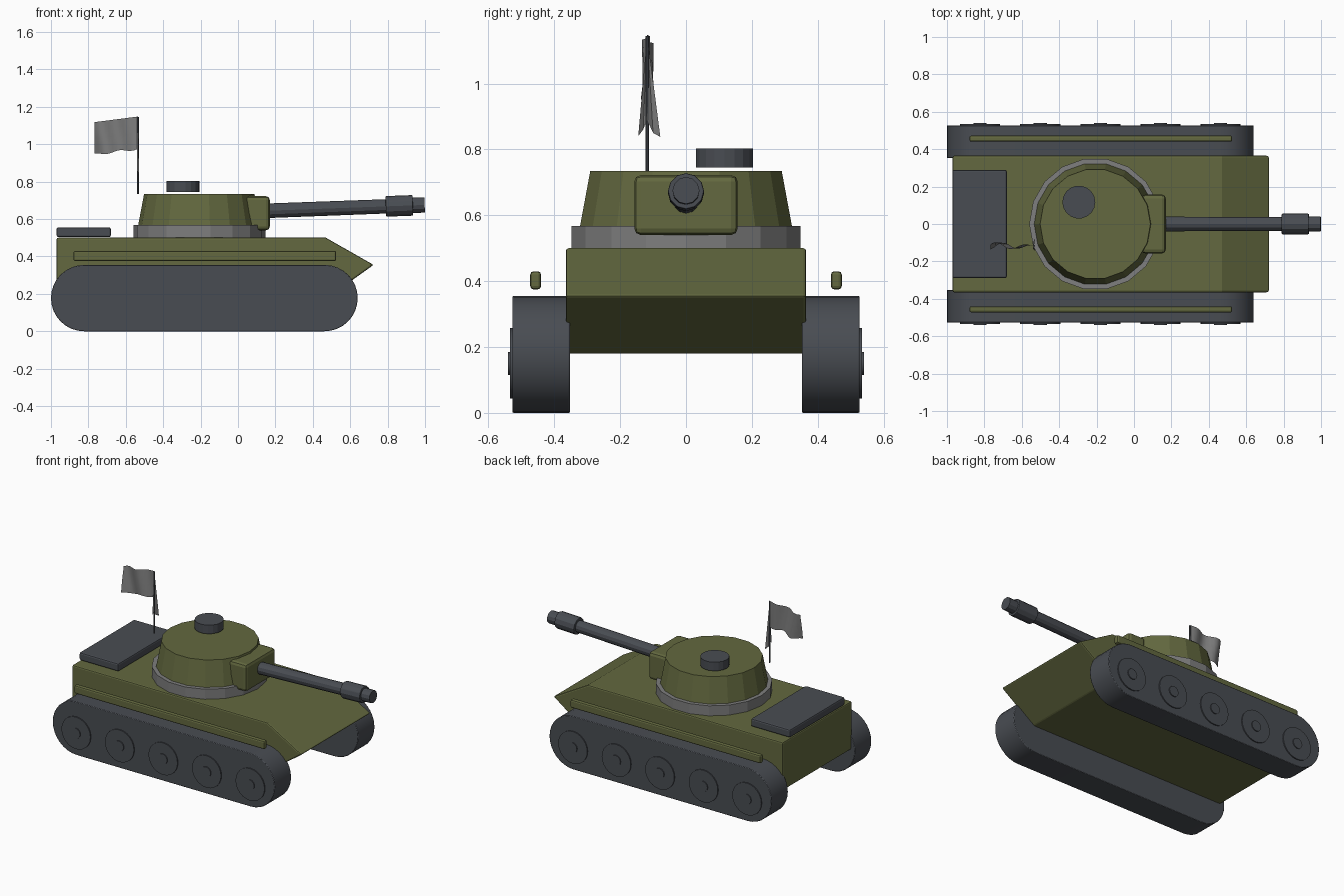
import bpy, bmesh
from math import sin, cos, pi, radians
from mathutils import Matrix, Vector

old = bpy.data.objects.get("Cube")
if old:
    bpy.data.objects.remove(old, do_unlink=True)


def material(name, rgb):
    m = bpy.data.materials.new(name)
    m.use_nodes = True
    m.diffuse_color = (*rgb, 1)
    m.node_tree.nodes["Principled BSDF"].inputs["Base Color"].default_value = (*rgb, 1)
    return m


OLIVE = material("olive paint", (0.125, 0.14, 0.05))
DARK = material("dark steel", (0.066, 0.073, 0.085))
GREY = material("light grey", (0.21, 0.21, 0.21))


def finish(bm, name, mat, bevel=0, smooth=False, solid=True):
    if solid:
        bmesh.ops.recalc_face_normals(bm, faces=bm.faces)
    mesh = bpy.data.meshes.new(name)
    bm.to_mesh(mesh)
    bm.free()
    mesh.materials.append(mat)
    ob = bpy.data.objects.new(name, mesh)
    bpy.context.scene.collection.objects.link(ob)
    if bevel:
        mod = ob.modifiers.new("Bevel", "BEVEL")
        mod.width, mod.segments = bevel, 2
        mod.limit_method, mod.angle_limit = "ANGLE", radians(30)
    if smooth:
        bpy.ops.object.select_all(action="DESELECT")
        ob.select_set(True)
        bpy.context.view_layer.objects.active = ob
        bpy.ops.object.shade_smooth_by_angle(angle=radians(32))
    return ob


def box(name, mat, x, y, z, bevel=0):
    bm = bmesh.new()
    bmesh.ops.create_cube(bm, size=1)
    for v in bm.verts:
        v.co = [r[0] + (c + 0.5) * (r[1] - r[0]) for c, r in zip(v.co, (x, y, z))]
    return finish(bm, name, mat, bevel)


def rod(name, mat, start, end, r1, r2=None, sides=18, smooth=False, bevel=0):
    """Cylinder or cone between two points."""
    a, b = Vector(start), Vector(end)
    turn = (b - a).to_track_quat("Z", "Y").to_matrix().to_4x4()
    bm = bmesh.new()
    bmesh.ops.create_cone(bm, cap_ends=True, segments=sides, radius1=r1,
                          radius2=r1 if r2 is None else r2, depth=(b - a).length,
                          matrix=Matrix.Translation((a + b) / 2) @ turn)
    return finish(bm, name, mat, bevel, smooth)


def extrude_profile(name, mat, points, y0, y1, bevel=0, smooth=False):
    """Side profile in x and z, pulled along y."""
    bm = bmesh.new()
    face = bm.faces.new([bm.verts.new((x, y0, z)) for x, z in points])
    out = bmesh.ops.extrude_face_region(bm, geom=[face])
    moved = [g for g in out["geom"] if isinstance(g, bmesh.types.BMVert)]
    bmesh.ops.translate(bm, verts=moved, vec=(0, y1 - y0, 0))
    return finish(bm, name, mat, bevel, smooth)


# Hull with wedge nose, and rear engine cover
extrude_profile("hull", OLIVE,
                [(-0.97, 0.18), (0.48, 0.18), (0.725, 0.355), (0.47, 0.5), (-0.97, 0.5)],
                -0.365, 0.365, bevel=0.009)
box("engine_cover", DARK, (-0.97, -0.68), (-0.29, 0.29), (0.503, 0.556), 0.01)

# Running gear on both sides
R = 0.1775
REAR, FRONT = -0.8225, 0.4625
arc = [-pi / 2 + pi * i / 16 for i in range(17)]
loop = [(FRONT + R * cos(a), R + R * sin(a)) for a in arc]
loop += [(REAR - R * cos(a), R - R * sin(a)) for a in arc]
for side, s in (("left", 1), ("right", -1)):
    extrude_profile(side + "_track", DARK, loop, s * 0.352, s * 0.527, 0.004, True)
    box(side + "_side_rail", OLIVE, (-0.88, 0.525),
        sorted((s * 0.44, s * 0.473)), (0.375, 0.43), 0.01)
    for i in range(5):
        x = REAR + (FRONT - REAR) * i / 4
        rod(f"{side}_wheel_{i + 1}", DARK, (x, s * 0.5, 0.15), (x, s * 0.534, 0.15),
            0.107, sides=24, smooth=True)
        rod(f"{side}_hub_{i + 1}", DARK, (x, s * 0.52, 0.15), (x, s * 0.54, 0.15),
            0.035, sides=12, smooth=True)

# Turret on its ring, with hatch
TX = -0.207


def drum(name, mat, x, y, z0, z1, r1, r2):
    bm = bmesh.new()
    bmesh.ops.create_cone(bm, cap_ends=True, segments=18, radius1=r1, radius2=r2,
                          depth=z1 - z0,
                          matrix=Matrix.Translation((x, y, (z0 + z1) / 2))
                          @ Matrix.Rotation(pi / 2, 4, "Z"))
    return finish(bm, name, mat)


drum("turret_ring", GREY, TX, 0, 0.495, 0.567, 0.353, 0.353)
drum("turret", OLIVE, TX, 0, 0.56, 0.735, 0.328, 0.295)
drum("hatch", DARK, -0.295, 0.117, 0.745, 0.803, 0.088, 0.088)

# Gun: mantlet, barrel, muzzle sleeve and tip, raised slightly
box("mantlet", OLIVE, (0.04, 0.17), (-0.157, 0.157), (0.54, 0.722), 0.02)


def on_axis(x):
    return (x, 0, 0.644 + (x - 0.15) * 0.037)


rod("gun_barrel", DARK, on_axis(0.1), on_axis(0.82), 0.039, 0.038, sides=12)
rod("muzzle_sleeve", DARK, on_axis(0.79), on_axis(0.935), 0.055, sides=12, bevel=0.004)
rod("muzzle_tip", DARK, on_axis(0.92), on_axis(0.998), 0.041, sides=12)

# Flag pole with waving flag
PX, PY = -0.535, -0.118
rod("flag_pole", DARK, (PX, PY, 0.735), (PX, PY, 1.145), 0.005, sides=8)
bm = bmesh.new()
COLS, ROWS = 12, 4
grid = []
for i in range(COLS + 1):
    u = i / COLS
    column = []
    for j in range(ROWS + 1):
        v = j / ROWS
        y = PY + 0.022 * u ** 0.5 * sin(u * 9 + v * 1.5)
        z = 1.148 - 0.03 * u - v * (0.173 + 0.006 * sin(u * 11))
        column.append(bm.verts.new((PX - 0.232 * u, y, z)))
    grid.append(column)
for a, b in zip(grid, grid[1:]):
    for j in range(ROWS):
        bm.faces.new((a[j], b[j], b[j + 1], a[j + 1]))
finish(bm, "flag", GREY, smooth=True, solid=False)

# Pleated cloth hanging along the pole
bm = bmesh.new()
pleats = [(-0.145, 0.84), (-0.13, 0.86), (-0.118, 0.89), (-0.1, 0.85), (-0.078, 0.838)]
top = bm.verts.new((PX, PY, 1.148))
hem = [bm.verts.new((PX + 0.006 * (-1) ** i, y, z)) for i, (y, z) in enumerate(pleats)]
for a, b in zip(hem, hem[1:]):
    bm.faces.new((top, a, b))
finish(bm, "hanging_cloth", GREY, solid=False)
